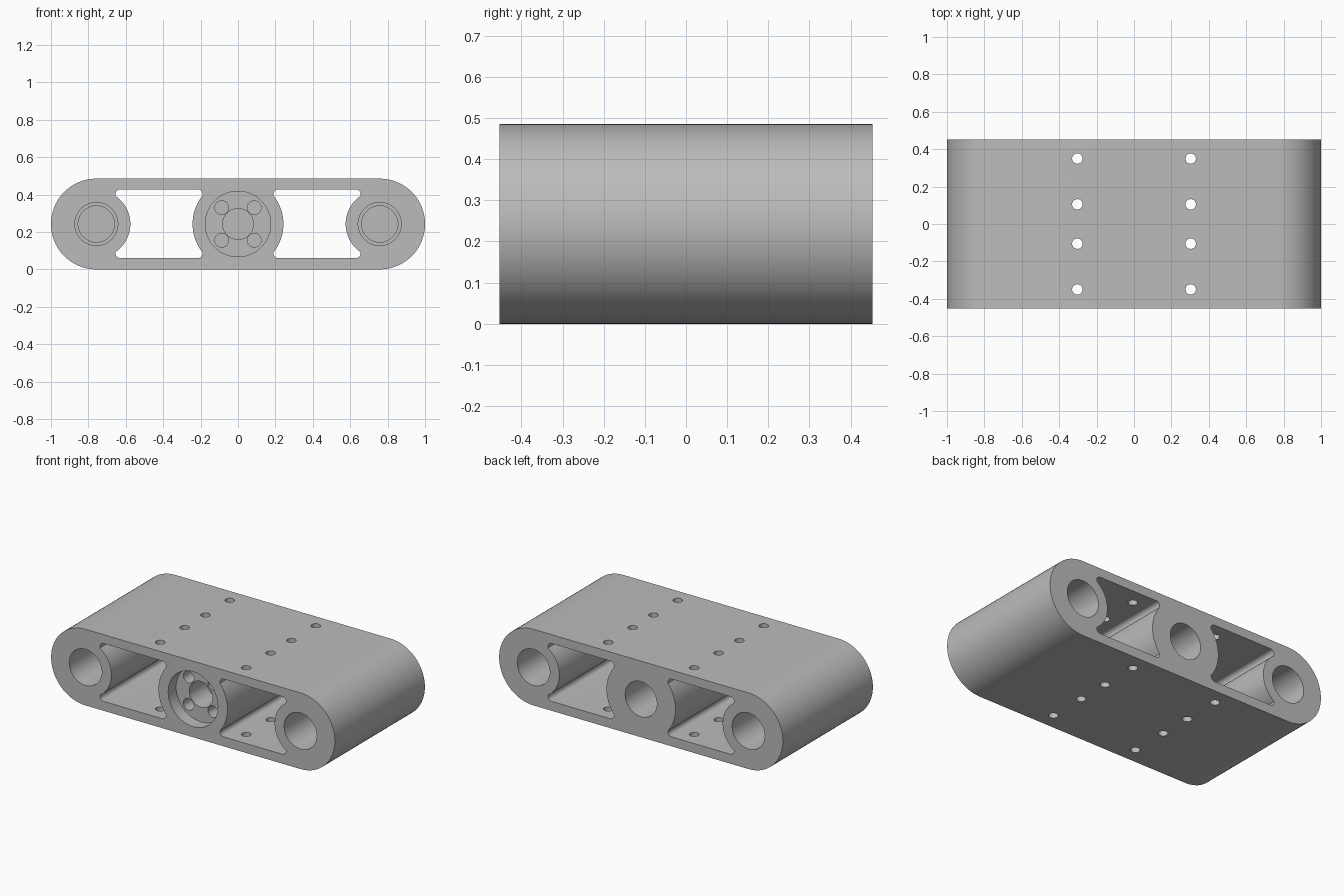
import bpy, bmesh
from math import pi, cos, sin

HALF_DEPTH, RADIUS, END_X = 0.453, 0.2425, 0.7575
MID_Z = RADIUS

if "Cube" in bpy.data.objects:
    bpy.data.objects.remove(bpy.data.objects["Cube"])

grey = bpy.data.materials.new("machined grey")
grey.use_nodes = True
grey.diffuse_color = (0.5, 0.5, 0.5, 1)
grey.node_tree.nodes["Principled BSDF"].inputs["Base Color"].default_value = grey.diffuse_color


def arc(cx, cz, r, start, end, steps):
    angles = [start + (end - start) * i / steps for i in range(steps + 1)]
    return [(cx + r * cos(a), cz + r * sin(a)) for a in angles]


def circle(cx, cz, r, steps=64):
    return arc(cx, cz, r, 0, 2 * pi, steps)[:-1]


def rounded_rect(x0, x1, z0, z1, r):
    corners = [(x1 - r, z1 - r), (x0 + r, z1 - r), (x0 + r, z0 + r), (x1 - r, z0 + r)]
    return [p for i, (x, z) in enumerate(corners)
            for p in arc(x, z, r, i * pi / 2, (i + 1) * pi / 2, 6)]


def prism(name, outline, start, end, upright=False):
    """Extrude an outline along y, or along z when upright."""
    bm = bmesh.new()
    place = (lambda a, b, d: (a, b, d)) if upright else (lambda a, b, d: (a, d, b))
    base = bm.faces.new([bm.verts.new(place(a, b, start)) for a, b in outline])
    top = bmesh.ops.extrude_face_region(bm, geom=[base])["geom"]
    moved = [v for v in top if isinstance(v, bmesh.types.BMVert)]
    bmesh.ops.translate(bm, verts=moved, vec=place(0, 0, end - start))
    bmesh.ops.recalc_face_normals(bm, faces=bm.faces)
    mesh = bpy.data.meshes.new(name)
    bm.to_mesh(mesh)
    bm.free()
    obj = bpy.data.objects.new(name, mesh)
    bpy.context.collection.objects.link(obj)
    mesh.materials.append(grey)
    return obj


def cut(target, cutter):
    mod = target.modifiers.new("cut", "BOOLEAN")
    mod.operation, mod.solver, mod.object = "DIFFERENCE", "EXACT", cutter
    bpy.context.view_layer.objects.active = target
    bpy.ops.object.modifier_apply(modifier=mod.name)
    bpy.data.objects.remove(cutter)


def bore(x, z, r, start, end):
    cut(body, prism("bore_cutter", circle(x, z, r), start, end))


# Body: long bar with fully rounded ends
outline = (arc(END_X, MID_Z, RADIUS, -pi / 2, pi / 2, 64)
           + arc(-END_X, MID_Z, RADIUS, pi / 2, 3 * pi / 2, 64))
body = prism("link_body", outline, -HALF_DEPTH, HALF_DEPTH)
FRONT, BACK = -HALF_DEPTH, HALF_DEPTH

for side in (-1, 1):
    # Through windows that follow the round bosses
    x0, x1 = sorted((side * 0.19, side * 0.655))
    window = prism("window_cutter", rounded_rect(x0, x1, 0.06, 0.428, 0.025), -0.6, 0.6)
    cut(window, prism("centre_boss", circle(0, MID_Z, 0.243, 96), -0.7, 0.7))
    cut(window, prism("end_boss", circle(side * END_X, MID_Z, 0.182, 96), -0.7, 0.7))
    cut(body, window)

    # Stepped blind bores at both faces of each end
    for face, inward in ((FRONT, 1), (BACK, -1)):
        bore(side * END_X, MID_Z, 0.115, face - inward * 0.1, face + inward * 0.38)
        bore(side * END_X, MID_Z, 0.097, face + inward * 0.3, face + inward * 0.42)

    # Screw holes through the top and bottom plates
    for y in (-0.35, -0.105, 0.105, 0.35):
        cut(body, prism("screw_cutter", circle(side * 0.303, y, 0.028, 24), -0.1, 0.6, True))

# Front hub recess with centre hole and four bolt holes
bore(0, MID_Z, 0.175, FRONT - 0.1, FRONT + 0.08)
bore(0, MID_Z, 0.082, FRONT, FRONT + 0.25)
for sx in (-1, 1):
    for sz in (-1, 1):
        bore(sx * 0.087, MID_Z + sz * 0.087, 0.037, FRONT, FRONT + 0.2)

# Back hub bore
bore(0, MID_Z, 0.112, BACK - 0.4, BACK + 0.1)

bpy.ops.object.select_all(action="DESELECT")
body.select_set(True)
bpy.context.view_layer.objects.active = body
bpy.ops.object.shade_smooth_by_angle(angle=pi / 6)
